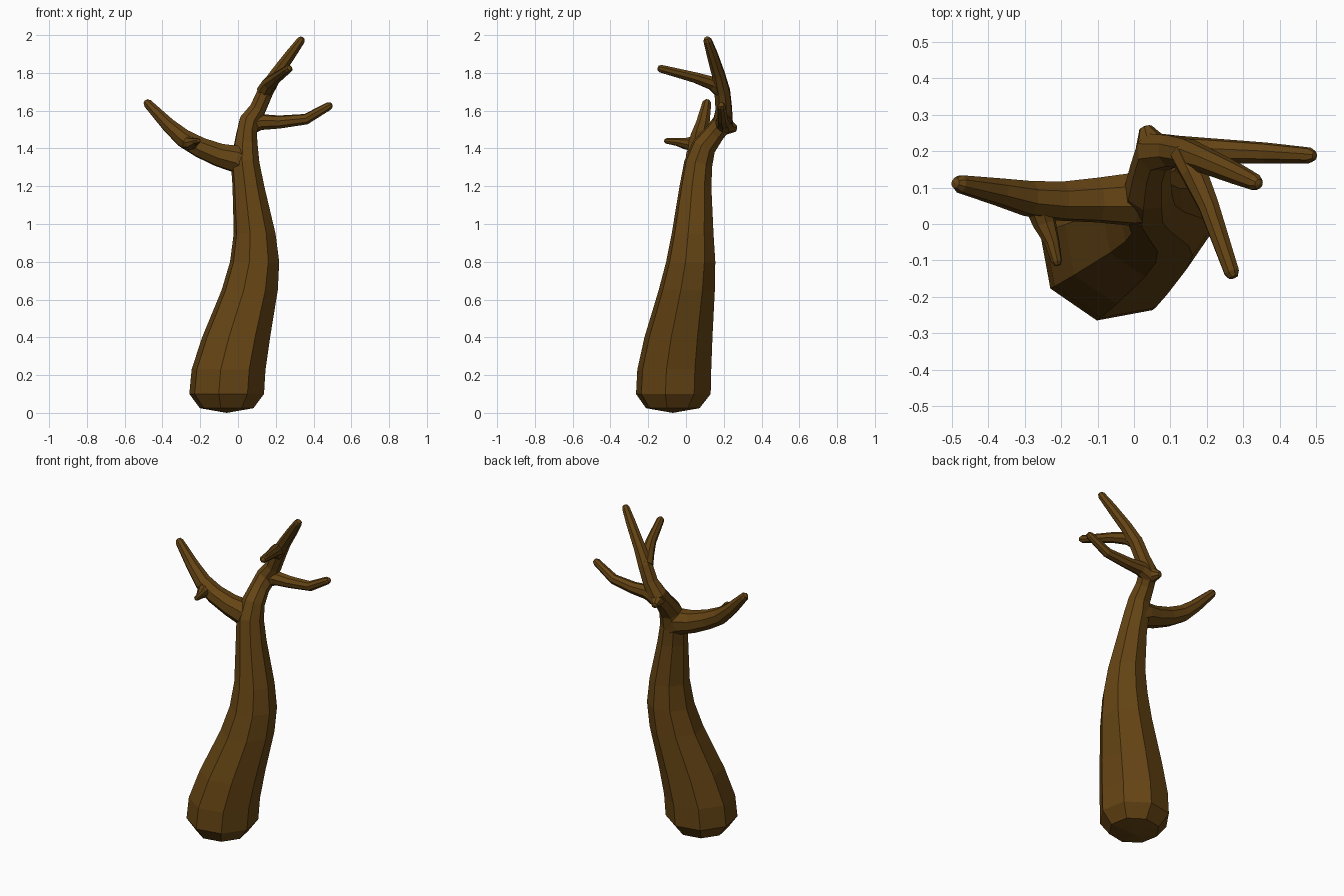
import bpy, bmesh, math
from mathutils import Vector

bark = bpy.data.materials.new("brown bark")
bark.diffuse_color = (0.13, 0.058, 0.007, 1)


def limb(name, path, sides=8, phase=33, flat_rings=0):
    """Loft a tapered faceted tube through (x, y, z, radius) points, rounded at the tip."""
    pts = [Vector(p[:3]) for p in path]
    rad = [p[3] for p in path]
    end = (pts[-1] - pts[-2]).normalized()
    pts.append(pts[-1] + end * rad[-1] * 0.7)   # small ring that rounds the tip
    rad.append(rad[-1] * 0.6)
    bm = bmesh.new()
    rings, prev = [], None
    u = Vector((1, 0, 0))
    for i, (p, r) in enumerate(zip(pts, rad)):
        t = (pts[min(i + 1, len(pts) - 1)] - pts[max(i - 1, 0)]).normalized()
        if i < flat_rings:
            t = Vector((0, 0, 1))
        if prev is None:
            u = t.orthogonal().normalized() if abs(t.x) > 0.8 else u
        else:
            u = prev.rotation_difference(t) @ u
        u = (u - t * u.dot(t)).normalized()
        v = t.cross(u)
        prev = t
        ring = []
        for k in range(sides):
            a = math.radians(phase) + math.tau * k / sides
            ring.append(bm.verts.new(p + (u * math.cos(a) + v * math.sin(a)) * r))
        rings.append(ring)
    for a, b in zip(rings, rings[1:]):
        for k in range(sides):
            j = (k + 1) % sides
            bm.faces.new((a[k], a[j], b[j], b[k]))
    # slightly domed ends
    foot = bm.verts.new(pts[0] - Vector((0, 0, 0.025)) if flat_rings else pts[0])
    tip = bm.verts.new(pts[-1] + end * rad[-1] * 0.3)
    for k in range(sides):
        j = (k + 1) % sides
        bm.faces.new((rings[0][j], rings[0][k], foot))
        bm.faces.new((rings[-1][k], rings[-1][j], tip))
    bmesh.ops.recalc_face_normals(bm, faces=bm.faces)
    me = bpy.data.meshes.new(name)
    bm.to_mesh(me)
    bm.free()
    me.materials.append(bark)
    ob = bpy.data.objects.new(name, me)
    bpy.context.collection.objects.link(ob)
    return ob


# trunk, running on into the upright branch
limb("trunk", [
    (-0.06, -0.07, 0.025, 0.145), (-0.06, -0.067, 0.10, 0.202),
    (-0.05, -0.062, 0.23, 0.200), (-0.01, -0.040, 0.40, 0.184),
    (0.062, 0.004, 0.65, 0.152), (0.088, 0.025, 0.80, 0.133),
    (0.088, 0.035, 0.95, 0.113), (0.055, 0.050, 1.20, 0.086),
    (0.038, 0.065, 1.32, 0.077), (0.040, 0.095, 1.41, 0.066),
    (0.045, 0.150, 1.48, 0.056), (0.060, 0.197, 1.54, 0.058),
    (0.105, 0.200, 1.61, 0.046), (0.145, 0.192, 1.70, 0.044),
    (0.200, 0.172, 1.79, 0.036), (0.280, 0.138, 1.90, 0.030),
    (0.333, 0.114, 1.972, 0.023)], flat_rings=8)

# knot behind the fork
limb("knot", [(0.06, 0.18, 1.53, 0.05), (0.045, 0.225, 1.515, 0.043),
              (0.038, 0.245, 1.51, 0.03)])

# large left branch
limb("left_branch", [
    (0.05, 0.07, 1.31, 0.070), (-0.01, 0.068, 1.345, 0.075),
    (-0.10, 0.066, 1.365, 0.064), (-0.20, 0.063, 1.405, 0.056),
    (-0.29, 0.070, 1.455, 0.050), (-0.37, 0.088, 1.525, 0.039),
    (-0.478, 0.110, 1.638, 0.025)])

# short twig on the left branch
limb("left_twig", [
    (-0.26, 0.05, 1.43, 0.040), (-0.245, 0.00, 1.425, 0.032),
    (-0.225, -0.05, 1.435, 0.021), (-0.212, -0.103, 1.440, 0.015)])

# right branch
limb("right_branch", [
    (0.06, 0.20, 1.52, 0.050), (0.12, 0.20, 1.54, 0.043),
    (0.22, 0.20, 1.54, 0.035), (0.36, 0.195, 1.555, 0.029),
    (0.482, 0.188, 1.625, 0.022)])

# branch reaching forward from the upright one
limb("forward_branch", [
    (0.14, 0.195, 1.70, 0.043), (0.165, 0.14, 1.745, 0.038),
    (0.205, 0.05, 1.775, 0.030), (0.268, -0.132, 1.822, 0.022)])
